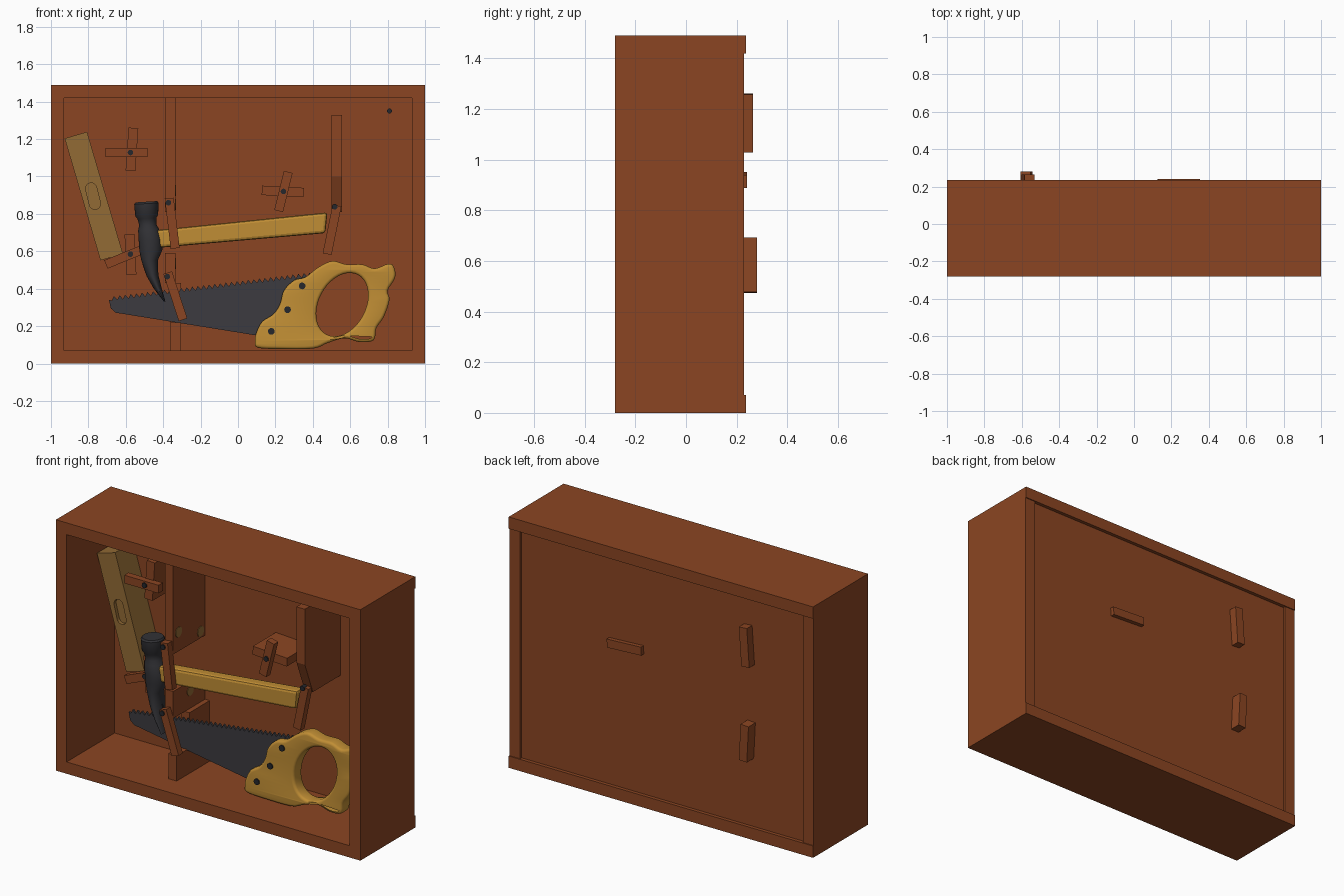
import bpy, bmesh, math
from mathutils import Vector

if "Cube" in bpy.data.objects:
    bpy.data.objects.remove(bpy.data.objects["Cube"])


def material(name, col):
    m = bpy.data.materials.new(name)
    m.diffuse_color = (*col, 1)
    m.use_nodes = True
    m.node_tree.nodes["Principled BSDF"].inputs["Base Color"].default_value = m.diffuse_color
    return m


WOOD = material("brown wood", (0.258, 0.060, 0.016))
GOLD = material("golden wood", (0.53, 0.27, 0.035))
OLIVE = material("olive wood", (0.29, 0.145, 0.035))
STEEL = material("dark steel", (0.045, 0.043, 0.050))
IRON = material("dark iron", (0.032, 0.032, 0.037))
SCREW = material("screw metal", (0.018, 0.020, 0.025))


def add(name, bm, mat, smooth=False):
    bmesh.ops.recalc_face_normals(bm, faces=bm.faces)
    me = bpy.data.meshes.new(name)
    bm.to_mesh(me)
    bm.free()
    me.materials.append(mat)
    ob = bpy.data.objects.new(name, me)
    bpy.context.collection.objects.link(ob)
    if smooth:
        shade(ob)
    return ob


def shade(ob, angle=35):
    bpy.ops.object.select_all(action='DESELECT')
    ob.select_set(True)
    bpy.context.view_layer.objects.active = ob
    bpy.ops.object.shade_smooth_by_angle(angle=math.radians(angle))


def prism(name, pts, a, b, mat, axis='y', smooth=False):
    """Extrude an (x, z) outline along y, or a (y, z) outline along x."""
    bm = bmesh.new()
    place = (lambda u, v: (u, a, v)) if axis == 'y' else (lambda u, v: (a, u, v))
    f = bm.faces.new([bm.verts.new(place(u, v)) for u, v in pts])
    new = bmesh.ops.extrude_face_region(bm, geom=[f])["geom"]
    d = Vector((0, b - a, 0)) if axis == 'y' else Vector((b - a, 0, 0))
    bmesh.ops.translate(bm, vec=d, verts=[g for g in new if isinstance(g, bmesh.types.BMVert)])
    return add(name, bm, mat, smooth)


def box(name, x0, x1, y0, y1, z0, z1, mat=WOOD):
    return prism(name, [(x0, z0), (x1, z0), (x1, z1), (x0, z1)], y0, y1, mat)


def turned(pts, cx, cz, lean):
    """Rotate local points; positive lean tips the top to the right."""
    s, c = math.sin(math.radians(lean)), math.cos(math.radians(lean))
    return [(cx + u * c + v * s, cz - u * s + v * c) for u, v in pts]


def bar(name, cx, cz, w, length, lean, y0, y1, mat=WOOD):
    w, h = w / 2, length / 2
    return prism(name, turned([(-w, -h), (w, -h), (w, h), (-w, h)], cx, cz, lean), y0, y1, mat)


def disc(name, u, v, r, a, b, mat, axis='y', n=16):
    pts = [(u + r * math.cos(i * math.tau / n), v + r * math.sin(i * math.tau / n)) for i in range(n)]
    return prism(name, pts, a, b, mat, axis, True)


def cut(ob, cutter):
    m = ob.modifiers.new("cut", 'BOOLEAN')
    m.operation, m.object, m.solver = 'DIFFERENCE', cutter, 'EXACT'
    bpy.context.view_layer.objects.active = ob
    bpy.ops.object.modifier_apply(modifier=m.name)
    bpy.data.objects.remove(cutter)


# Case: four boards and a recessed back panel
box("top_board", -1, 1, -0.28, 0.236, 1.42, 1.49)
box("bottom_board", -1, 1, -0.28, 0.236, 0, 0.07)
box("left_board", -1, -0.93, -0.28, 0.23, 0.07, 1.42)
box("right_board", 0.93, 1, -0.28, 0.23, 0.07, 1.42)
box("back_panel", -0.93, 0.93, 0.17, 0.215, 0.07, 1.42)
disc("panel_screw", 0.81, 1.35, 0.013, 0.16, 0.18, SCREW)

# Support posts against the back panel
box("upper_post", -0.39, -0.335, -0.13, 0.175, 0.81, 1.42)
box("lower_post_top", -0.39, -0.335, -0.13, 0.175, 0.43, 0.59)
prism("lower_post", [(-0.14, 0.07), (0.175, 0.07), (0.175, 0.43), (-0.02, 0.43), (-0.02, 0.22), (-0.14, 0.22)],
      -0.36, -0.305, WOOD, 'x')
prism("right_post", [(-0.165, 1.33), (-0.165, 1.0), (-0.09, 0.81), (0.175, 0.81), (0.175, 1.33)],
      0.50, 0.555, WOOD, 'x')
for i, (y, z) in enumerate([(0.126, 0.85), (-0.08, 0.925), (0.03, 0.535)]):
    disc(f"post_plug_{i}", y, z, 0.03, -0.38, -0.332, OLIVE, 'x')

# Holders that pass through the back panel
bar("upper_left_holder", -0.567, 1.145, 0.052, 0.23, 4, -0.02, 0.265)
bar("lower_left_holder", -0.575, 0.583, 0.052, 0.215, -3, -0.02, 0.28)
bar("middle_holder", 0.24, 0.92, 0.05, 0.225, 93, -0.044, 0.24)

# Turn-latches, each with its pivot screw: centre, length, lean, front y, pivot
latches = [
    (-0.352, 0.75, 0.27, -6.8, -0.17, -0.372, 0.86),
    (-0.335, 0.36, 0.265, -18, -0.17, -0.378, 0.465),
    (0.503, 0.715, 0.265, 11.5, -0.13, 0.517, 0.838),
    (-0.597, 1.128, 0.225, 90, -0.054, -0.575, 1.128),
    (-0.60, 0.573, 0.23, 68, -0.05, -0.575, 0.585),
    (0.243, 0.92, 0.215, 14, -0.08, 0.243, 0.92)]
for i, (x, z, length, lean, y, px, pz) in enumerate(latches):
    bar(f"latch_{i}", x, z, 0.048, length, lean, y, y + 0.04)
    disc(f"latch_screw_{i}", px, pz, 0.015, y - 0.007, y + 0.02, SCREW)

# Spirit level with a recessed slot
level = bar("level_body", -0.771, 0.895, 0.125, 0.68, -16.4, 0.0, 0.17, OLIVE)
slot = [(0.03 * math.cos(math.radians(t)), (0.042 if t < 180 else -0.042) + 0.03 * math.sin(math.radians(t)))
        for t in list(range(0, 180, 20)) + [179.9] + list(range(180, 360, 20)) + [359.9]]
cut(level, prism("slot_cutter", turned(slot, -0.775, 0.895, -14), -0.05, 0.02, OLIVE))

# Hammer head: lofted rings (z, centre x, half width x, half width y)
rings = [(0.865, -0.49, 0.058, 0.058), (0.855, -0.49, 0.065, 0.065), (0.79, -0.488, 0.061, 0.061),
         (0.775, -0.487, 0.05, 0.05), (0.74, -0.482, 0.046, 0.046), (0.715, -0.478, 0.056, 0.055),
         (0.66, -0.47, 0.061, 0.058), (0.605, -0.465, 0.062, 0.056), (0.55, -0.472, 0.044, 0.052),
         (0.47, -0.458, 0.032, 0.056), (0.40, -0.43, 0.022, 0.06), (0.325, -0.392, 0.004, 0.062)]
bm = bmesh.new()
N, HY = 28, -0.10
loops = [[bm.verts.new((cx + rx * math.cos(k * math.tau / N), HY + ry * math.sin(k * math.tau / N),
                        z - (cx + rx * math.cos(k * math.tau / N) + 0.49) * (-0.06)))
          for k in range(N)] for z, cx, rx, ry in rings]
for p, q in zip(loops, loops[1:]):
    for k in range(N):
        bm.faces.new((p[k], p[(k + 1) % N], q[(k + 1) % N], q[k]))
bm.faces.new(loops[0])
bm.faces.new(loops[-1])
head = add("hammer_head", bm, IRON)
cut(head, prism("claw_cutter", [(HY - 0.022, 0.28), (HY + 0.022, 0.28), (HY, 0.50)], -0.6, -0.3, IRON, 'x'))
shade(head)

# Hammer handle with chamfered edges
handle = prism("hammer_handle", [(-0.47, 0.615), (0.467, 0.697), (0.478, 0.808), (-0.47, 0.71)], -0.13, -0.06, GOLD)
m = handle.modifiers.new("chamfer", 'BEVEL')
m.width, m.segments = 0.015, 2
bpy.context.view_layer.objects.active = handle
bpy.ops.object.modifier_apply(modifier=m.name)

# Saw blade with a row of teeth
teeth = 36
edge = []
for i in range(teeth):
    x, z = -0.675 + 1.075 * i / teeth, 0.337 + 0.130 * i / teeth
    edge += [(x, z), (x + 0.012, z + 0.024)]
prism("saw_blade", [(0.30, 0.16), (0.10, 0.15), (-0.655, 0.272), (-0.68, 0.295), (-0.69, 0.34)]
      + edge + [(0.40, 0.46)], -0.041, -0.029, STEEL)

# Saw handle: rounded outline with an oval grip hole
outline = [(0.09, 0.12), (0.105, 0.085), (0.22, 0.078), (0.40, 0.08), (0.48, 0.11), (0.57, 0.135), (0.65, 0.115),
           (0.725, 0.125), (0.74, 0.19), (0.78, 0.25), (0.81, 0.34), (0.80, 0.39), (0.84, 0.46), (0.832, 0.52),
           (0.80, 0.532), (0.73, 0.508), (0.665, 0.53), (0.58, 0.53), (0.505, 0.548), (0.43, 0.515), (0.36, 0.462),
           (0.30, 0.445), (0.245, 0.39), (0.225, 0.32), (0.19, 0.265), (0.13, 0.225), (0.10, 0.17)]
smooth_pts = []
n = len(outline)
for i in range(n):
    p0, p1, p2, p3 = (Vector(outline[(i + k) % n]) for k in (-1, 0, 1, 2))
    for t in (0, 0.25, 0.5, 0.75):
        smooth_pts.append(0.5 * (2 * p1 + (p2 - p0) * t + (2 * p0 - 5 * p1 + 4 * p2 - p3) * t * t
                                 + (3 * p1 - p0 - 3 * p2 + p3) * t ** 3))
hole = turned([(0.125 * math.cos(k * math.tau / 40), 0.18 * math.sin(k * math.tau / 40)) for k in range(40)],
              0.557, 0.315, 28)
cu = bpy.data.curves.new("saw_handle_outline", 'CURVE')
cu.dimensions, cu.fill_mode = '2D', 'BOTH'
for pts in (smooth_pts, hole):
    sp = cu.splines.new('POLY')
    sp.points.add(len(pts) - 1)
    for p, (u, v) in zip(sp.points, pts):
        p.co = (u, v, 0, 1)
    sp.use_cyclic_u = True
cu.extrude, cu.bevel_depth, cu.bevel_resolution, cu.offset = 0.025, 0.016, 2, -0.016
tmp = bpy.data.objects.new("saw_outline", cu)
bpy.context.collection.objects.link(tmp)
bpy.context.view_layer.update()
mesh = bpy.data.meshes.new_from_object(tmp.evaluated_get(bpy.context.evaluated_depsgraph_get()))
bpy.data.objects.remove(tmp)
mesh.materials.clear()
mesh.materials.append(GOLD)
bm = bmesh.new()
bm.from_mesh(mesh)
bmesh.ops.remove_doubles(bm, verts=bm.verts, dist=0.0003)
for v in bm.verts:
    v.co = (v.co.x, -0.035 - v.co.z, v.co.y)
add("saw_handle", bm, GOLD, True)
for i, (x, z) in enumerate([(0.343, 0.415), (0.265, 0.288), (0.178, 0.172)]):
    disc(f"saw_screw_{i}", x, z, 0.018, -0.082, 0.012, SCREW)
